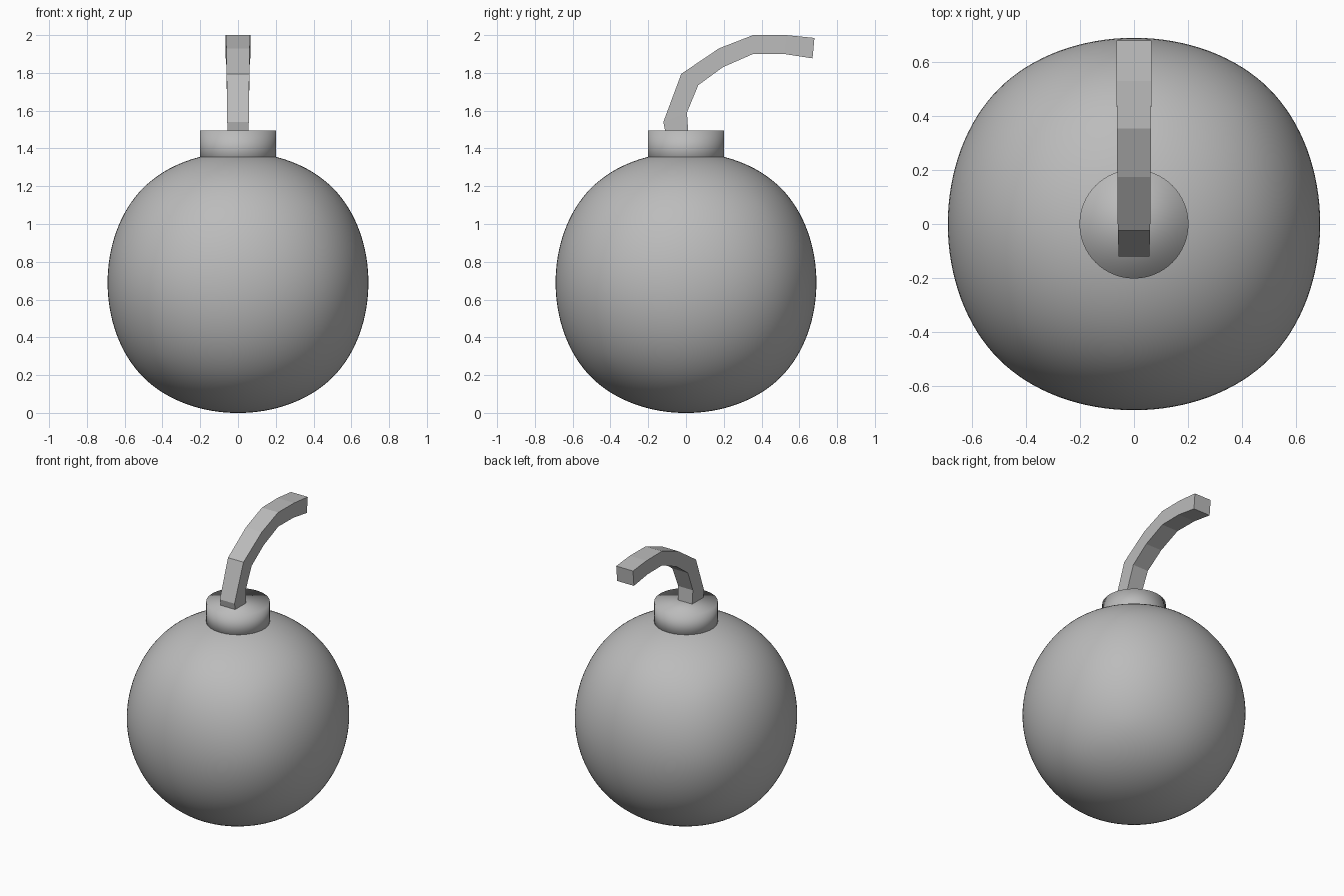
import bpy
import bmesh

if "Cube" in bpy.data.objects:
    bpy.data.objects.remove(bpy.data.objects["Cube"], do_unlink=True)

# Single plain grey material
GREY = (0.5, 0.5, 0.5, 1.0)
grey = bpy.data.materials.new("plain grey")
grey.use_nodes = True
grey.diffuse_color = GREY
grey.node_tree.nodes["Principled BSDF"].inputs["Base Color"].default_value = GREY


def add_object(name, bm, smooth):
    bmesh.ops.recalc_face_normals(bm, faces=bm.faces)
    for face in bm.faces:
        face.smooth = smooth
    mesh = bpy.data.meshes.new(name)
    bm.to_mesh(mesh)
    bm.free()
    mesh.materials.append(grey)
    obj = bpy.data.objects.new(name, mesh)
    bpy.context.collection.objects.link(obj)
    return obj


# Body: cube rounded by subdivision (its faces settle at 0.839 of the cage)
RADIUS = 0.69
bm = bmesh.new()
bmesh.ops.create_cube(bm, size=2 * RADIUS / 0.839)
body = add_object("round_body", bm, True)
body.location.z = RADIUS
rounding = body.modifiers.new("rounding", "SUBSURF")
rounding.levels = rounding.render_levels = 5

# Collar: short cylinder sunk into the top of the body
bm = bmesh.new()
bmesh.ops.create_cone(bm, cap_ends=True, segments=64, radius1=0.202,
                      radius2=0.202, depth=0.19)
collar = add_object("collar", bm, True)
collar.location.z = 1.4

# Fuse: rectangular sections (outer y, outer z, inner y, inner z, half width)
sections = [
    (-0.10, 1.44, 0.015, 1.44, 0.055),
    (-0.12, 1.54, 0.005, 1.59, 0.057),
    (-0.025, 1.795, 0.065, 1.735, 0.060),
    (0.175, 1.93, 0.195, 1.83, 0.062),
    (0.355, 2.0, 0.355, 1.90, 0.063),
    (0.53, 2.0, 0.52, 1.90, 0.065),
    (0.68, 1.985, 0.67, 1.877, 0.065),
]
bm = bmesh.new()
rings = []
for oy, oz, iy, iz, w in sections:
    corners = ((-w, oy, oz), (w, oy, oz), (w, iy, iz), (-w, iy, iz))
    rings.append([bm.verts.new(c) for c in corners])
for a, b in zip(rings, rings[1:]):
    for i in range(4):
        j = (i + 1) % 4
        bm.faces.new((a[i], a[j], b[j], b[i]))
bm.faces.new(rings[0])
bm.faces.new(rings[-1])
add_object("curved_fuse", bm, False)
